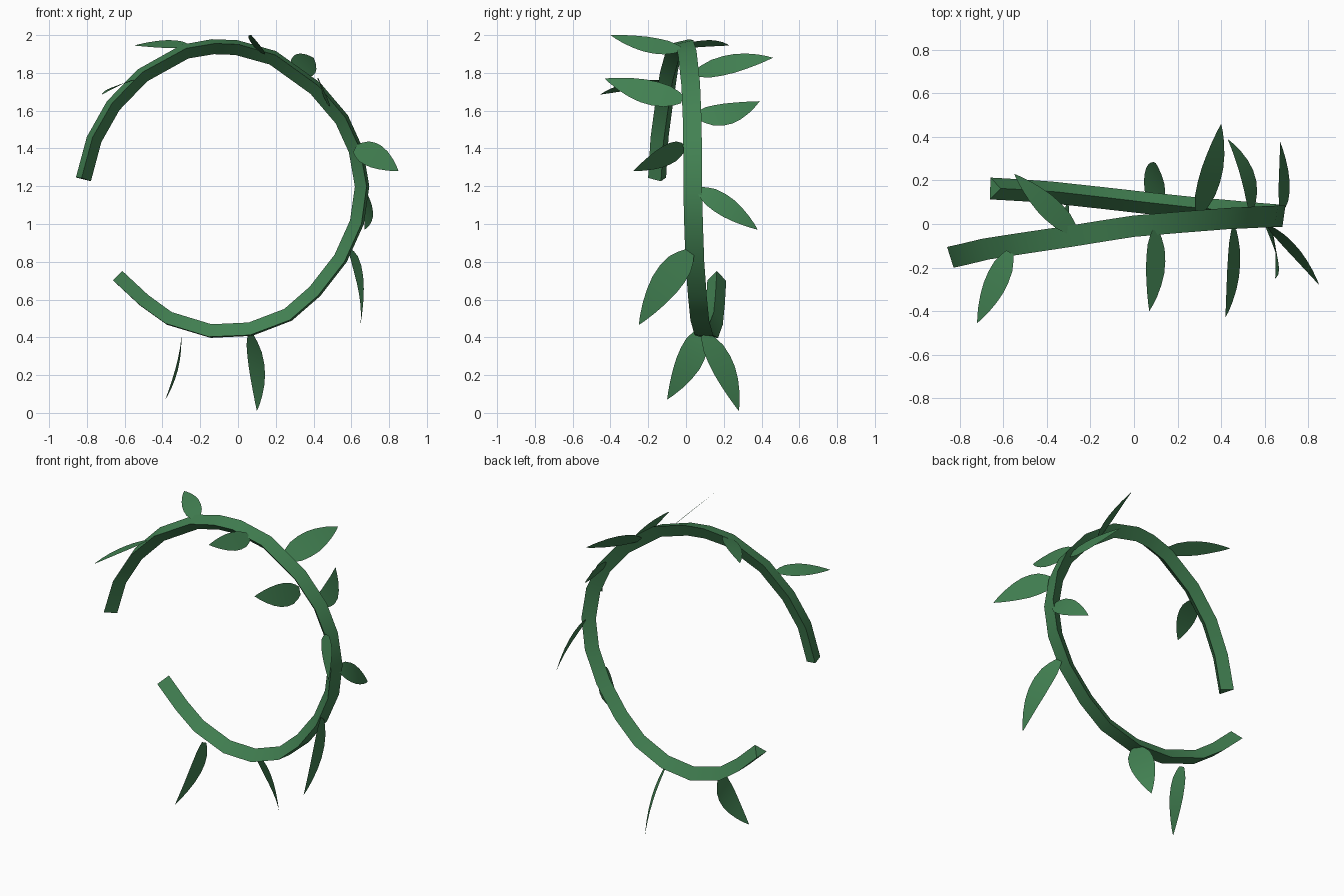
import bpy, bmesh, math
from mathutils import Vector

cube = bpy.data.objects.get("Cube")
if cube:
    bpy.data.objects.remove(cube, do_unlink=True)

green = bpy.data.materials.new("leaf green")
green.use_nodes = True
colour = (0.055, 0.22, 0.085, 1)
green.diffuse_color = colour
green.node_tree.nodes["Principled BSDF"].inputs["Base Color"].default_value = colour


def finish(name, bm, closed):
    if closed:
        bmesh.ops.recalc_face_normals(bm, faces=bm.faces)
    mesh = bpy.data.meshes.new(name)
    bm.to_mesh(mesh)
    bm.free()
    mesh.materials.append(green)
    obj = bpy.data.objects.new(name, mesh)
    bpy.context.collection.objects.link(obj)
    bpy.ops.object.select_all(action='DESELECT')
    obj.select_set(True)
    bpy.context.view_layer.objects.active = obj
    bpy.ops.object.shade_smooth_by_angle(angle=math.radians(35))
    return obj


# Vine: a three-sided stem, flat outside and ridged inside, along an open spiral
path = [(-.843, -.153, 1.245), (-.785, -.14, 1.46), (-.68, -.115, 1.645),
        (-.52, -.09, 1.81), (-.285, -.055, 1.94), (-.13, -.03, 1.967),
        (0, -.01, 1.962), (.2, .007, 1.905), (.43, .025, 1.74),
        (.575, .032, 1.57), (.653, .035, 1.4), (.688, .035, 1.2),
        (.66, .04, 1.0), (.57, .047, .8), (.43, .06, .62),
        (.28, .073, .49), (.07, .095, .41), (-.15, .12, .4),
        (-.38, .145, .47), (-.52, .155, .57), (-.66, .163, .7)]
path = [Vector(p) for p in path]
centre = Vector((-.085, 0, 1.19))
last = len(path) - 1
bm = bmesh.new()
rings = []
for i, p in enumerate(path):
    along = (path[min(i + 1, last)] - path[max(i - 1, 0)]).normalized()
    inward = centre - p
    inward.y = 0
    inward = (inward - along * inward.dot(along)).normalized()
    across = along.cross(inward)
    if across.y < 0:
        across = -across
    tilt = math.radians(18 * (1 - i / last))
    wide = across * math.cos(tilt) - inward * math.sin(tilt)
    deep = inward * math.cos(tilt) + across * math.sin(tilt)
    rings.append([bm.verts.new(v) for v in
                  (p + wide * .05, p - wide * .05, p + deep * .07)])
for a, b in zip(rings, rings[1:]):
    for k in range(3):
        n = (k + 1) % 3
        bm.faces.new((a[k], a[n], b[n], b[k]))
bm.faces.new(rings[0])
bm.faces.new(rings[-1])
finish("vine_stem", bm, True)

# Leaf outline: position along the leaf, share of full width
OUTLINE = [(0, .35), (.08, .62), (.2, .9), (.35, 1), (.5, .97),
           (.65, .8), (.8, .53), (.92, .24), (1, 0)]


def leaf(name, base, tip, side, width, bow):
    base, tip, side, bow = map(Vector, (base, tip, side, bow))
    axis = (tip - base).normalized()
    side = (side - axis * side.dot(axis)).normalized()
    bm = bmesh.new()
    rows = []
    for t, share in OUTLINE:
        mid = base.lerp(tip, t) + bow * (4 * t * (1 - t))
        half = side * (width * share / 2)
        if share:
            rows.append([bm.verts.new(mid - half), bm.verts.new(mid + half)])
        else:
            rows.append([bm.verts.new(mid)])
    for a, b in zip(rows, rows[1:]):
        bm.faces.new([a[0], a[1]] + b[::-1])
    finish(name, bm, False)


# Leaves: base, tip, width direction, width, bow at the middle
leaves = {
    "upper_right_front_leaf": ((-.57, -.13, 1.755), (-.72, -.455, 1.685), (.9, 0, .35), .11, (0, 0, .01)),
    "top_back_leaf": ((-.27, -.04, 1.94), (-.55, .23, 1.945), (.65, .65, .35), .11, (0, 0, .012)),
    "top_front_leaf": ((.1, -.03, 1.925), (.07, -.4, 2), (.72, 0, -.69), .12, (.012, 0, -.01)),
    "upper_left_back_leaf": ((.3, .05, 1.8), (.4, .46, 1.88), (.7, 0, -.7), .145, (.01, 0, .01)),
    "upper_left_front_leaf": ((.46, -.02, 1.66), (.42, -.43, 1.77), (.4, 0, -.9), .14, (.015, 0, -.01)),
    "left_back_leaf": ((.54, .06, 1.57), (.43, .39, 1.65), (.5, 0, -.85), .13, (.035, 0, -.025)),
    "left_front_leaf": ((.62, -.01, 1.4), (.85, -.28, 1.28), (.45, 0, .85), .13, (0, .02, .015)),
    "mid_left_back_leaf": ((.675, .07, 1.18), (.67, .38, .97), (-.4, .55, .7), .12, (.018, 0, .008)),
    "lower_left_front_leaf": ((.595, .02, .85), (.648, -.25, .465), (-.15, .83, -.55), .16, (.03, 0, .02)),
    "bottom_back_leaf": ((.07, .1, .415), (.1, .28, .01), (-.6, .75, .3), .15, (.015, .015, .01)),
    "bottom_front_leaf": ((-.3, .08, .43), (-.385, -.1, .07), (0, .9, -.43), .14, (.025, .02, .01)),
}
for name, spec in leaves.items():
    leaf(name, *spec)
